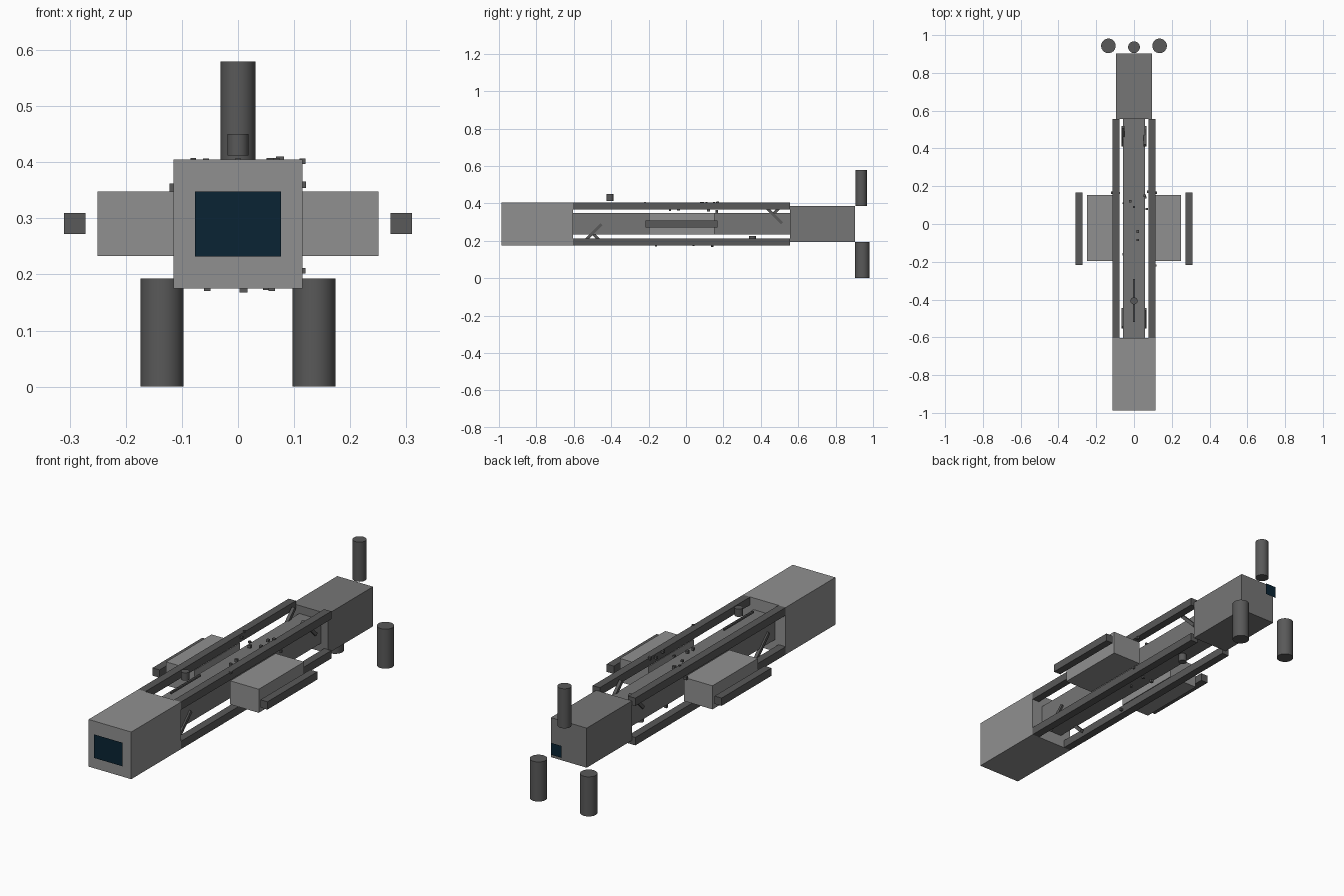
import bpy
from math import radians

if "Cube" in bpy.data.objects:
    bpy.data.objects.remove(bpy.data.objects["Cube"])

ZC = 0.29  # height of the ship's long axis


def material(name, r, g, b):
    m = bpy.data.materials.new(name)
    m.diffuse_color = (r, g, b, 1)
    m.use_nodes = True
    m.node_tree.nodes["Principled BSDF"].inputs["Base Color"].default_value = m.diffuse_color
    return m


hull = material("hull_grey", 0.28, 0.28, 0.28)
mid = material("mid_grey", 0.18, 0.18, 0.18)
dark = material("dark_grey", 0.1, 0.1, 0.1)
glass = material("dark_glass", 0.0028, 0.017, 0.034)


def box(name, mat, x, y, z, tilt=0):
    """Box from (min, max) ranges, optionally tilted about x."""
    bpy.ops.mesh.primitive_cube_add(
        size=1, location=(sum(x) / 2, sum(y) / 2, sum(z) / 2), rotation=(tilt, 0, 0))
    ob = bpy.context.object
    ob.name = name
    ob.scale = (abs(x[1] - x[0]), y[1] - y[0], z[1] - z[0])
    bpy.ops.object.transform_apply(location=False, rotation=False, scale=True)
    ob.data.materials.append(mat)


def cylinder(name, x, y, r, z):
    bpy.ops.mesh.primitive_cylinder_add(
        vertices=32, radius=r, depth=z[1] - z[0], location=(x, y, sum(z) / 2))
    ob = bpy.context.object
    ob.name = name
    ob.data.materials.append(dark)
    bpy.ops.object.shade_smooth_by_angle()


def window(name, y, w, h, turn):
    bpy.ops.mesh.primitive_plane_add(size=1, location=(0, y, ZC), rotation=(radians(turn), 0, 0))
    ob = bpy.context.object
    ob.name = name
    ob.scale = (w, h, 1)
    ob.data.materials.append(glass)


# Main hull: nose block, central beam, tail block
box("nose_block", hull, (-0.115, 0.115), (-0.987, -0.604), (0.175, 0.405))
box("central_beam", mid, (-0.058, 0.058), (-0.604, 0.555), (0.233, 0.348))
box("tail_block", mid, (-0.0965, 0.0965), (0.555, 0.903), (0.194, 0.387))

# Window panels, the rear one floats behind the tail
window("front_window", -1.0, 0.154, 0.115, 90)
window("rear_panel", 1.0, 0.058, 0.058, -90)

for s, side in ((1, "right"), (-1, "left")):
    # Corner rails
    for zr, level in (((0.175, 0.2135), "lower"), ((0.3665, 0.405), "upper")):
        box(f"{level}_{side}_rail", dark, (s * 0.0765, s * 0.115), (-0.604, 0.555), zr)
    # Side pods and outer rails
    box(f"{side}_pod", hull, (s * 0.096, s * 0.25), (-0.197, 0.153), (0.233, 0.348))
    box(f"{side}_outer_rail", dark, (s * 0.272, s * 0.31), (-0.216, 0.168), (0.272, 0.31))
    # Diagonal struts, tilted opposite ways on the two sides
    for y, z, t, end in ((0.465, 0.342, -45, "rear"), (-0.5, 0.24, 45, "front")):
        box(f"{end}_{side}_strut", dark, (s * 0.05, s * 0.066),
            (y - 0.069, y + 0.069), (z - 0.008, z + 0.008), radians(s * t))
    # Lower engines
    cylinder(f"lower_{side}_engine", s * 0.1355, 0.943, 0.0385, (0.0, 0.193))

# Top engine, sensor drums and antenna rod
cylinder("top_engine", 0, 0.936, 0.031, (0.387, 0.58))
cylinder("top_sensor", 0, -0.407, 0.019, (0.412, 0.45))
cylinder("belly_sensor", 0, 0.355, 0.019, (0.187, 0.225))
box("antenna_rod", dark, (-0.004, 0.004), (-0.52, -0.29), (0.381, 0.389))

# Tiny scattered hull details
spots = ((-0.057, 0.11, 0.402), (0.057, 0.15, 0.402), (0.075, 0.17, 0.403),
         (-0.08, 0.165, 0.403), (0.068, 0.08, 0.402), (-0.02, 0.12, 0.365),
         (0.0, 0.09, 0.402), (0.02, -0.085, 0.365), (0.02, -0.04, 0.368),
         (0.115, -0.22, 0.402), (0.115, 0.165, 0.36), (-0.115, 0.165, 0.355),
         (0.115, 0.14, 0.207), (-0.055, -0.16, 0.177), (0.01, 0.14, 0.175),
         (0.05, 0.04, 0.177), (0.06, 0.14, 0.177))
for i, (x, y, z) in enumerate(spots):
    r = 0.005 + 0.001 * (i % 3)
    box(f"hull_detail_{i + 1}", dark, (x - r, x + r), (y - r, y + r), (z - r, z + r))
